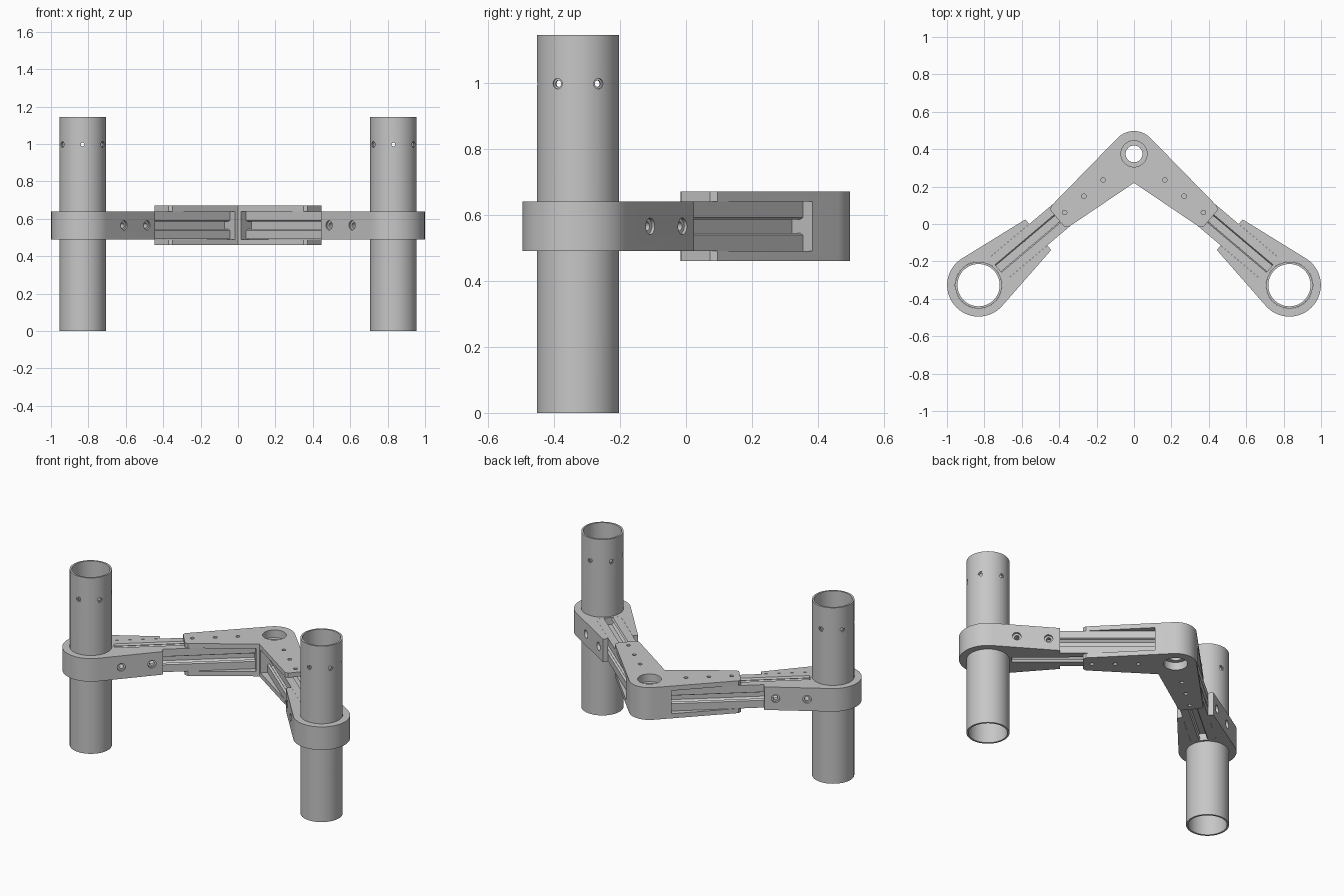
import bpy, bmesh
from math import cos, sin, radians, pi
from mathutils import Vector

cube = bpy.data.objects.get("Cube")
if cube:
    bpy.data.objects.remove(cube, do_unlink=True)

grey = bpy.data.materials.new("plain grey")
grey.use_nodes = True
colour = (0.57, 0.57, 0.57, 1)
grey.diffuse_color = colour
grey.node_tree.nodes["Principled BSDF"].inputs["Base Color"].default_value = colour

HUB = Vector((0, 0.375))
POST = Vector((0.831, -0.327))
ALONG = (POST - HUB).normalized()
ACROSS = Vector((-ALONG.y, ALONG.x))
REACH = (POST - HUB).length
MID = 0.565                      # height of the arm centreline
LOW, HIGH = MID - 0.075, MID + 0.075


def arm(u, v, side):
    """Plan position from distance along and across one arm."""
    p = HUB + ALONG * u + ACROSS * v
    return Vector((p.x * side, p.y))


def extrude(name, loop, offset):
    """Solid made by moving a closed loop of points by an offset."""
    bm = bmesh.new()
    face = bm.faces.new([bm.verts.new(p) for p in loop])
    moved = bmesh.ops.extrude_face_region(bm, geom=[face])["geom"]
    bmesh.ops.translate(bm, vec=offset,
                        verts=[g for g in moved if isinstance(g, bmesh.types.BMVert)])
    bmesh.ops.recalc_face_normals(bm, faces=bm.faces)
    mesh = bpy.data.meshes.new(name)
    bm.to_mesh(mesh)
    bm.free()
    obj = bpy.data.objects.new(name, mesh)
    bpy.context.collection.objects.link(obj)
    mesh.materials.append(grey)
    return obj


def prism(name, outline, z0, z1):
    return extrude(name, [(p[0], p[1], z0) for p in outline], Vector((0, 0, z1 - z0)))


def rod(start, end, radius, sides=24, name="cutter"):
    start, axis = Vector(start), Vector(end) - Vector(start)
    turn = axis.to_track_quat('Z', 'Y')
    ring = [start + turn @ Vector((radius * cos(2 * pi * i / sides),
                                   radius * sin(2 * pi * i / sides), 0))
            for i in range(sides)]
    return extrude(name, ring, axis)


def block(u0, u1, half, z0, z1, side):
    corners = [(u0, -half), (u1, -half), (u1, half), (u0, half)]
    return prism("cutter", [arm(u, v, side) for u, v in corners], z0, z1)


def cut(obj, cutters):
    bpy.context.view_layer.objects.active = obj
    for c in cutters:
        c.hide_render = True
        mod = obj.modifiers.new("cut", 'BOOLEAN')
        mod.operation, mod.solver, mod.object = 'DIFFERENCE', 'EXACT', c
        bpy.ops.object.modifier_apply(modifier=mod.name)
        bpy.data.objects.remove(c, do_unlink=True)


def smooth(obj):
    bpy.ops.object.select_all(action='DESELECT')
    obj.select_set(True)
    bpy.context.view_layer.objects.active = obj
    bpy.ops.object.shade_smooth_by_angle(angle=radians(25))


# Corner bracket: rounded apex, two tapering arms, slots for the beams
apex = [HUB + 0.122 * Vector((cos(a), sin(a)))
        for a in (radians(45 + 90 * i / 16) for i in range(17))]
edge = [(0.52, 0.073), (0.536, 0.058), (0.536, -0.058), (0.52, -0.073)]
left_end = [arm(u, v, 1) for u, v in reversed(edge)]
right_end = [arm(u, v, -1) for u, v in edge]
outline = apex + right_end + [Vector((0, 0.22))] + left_end
corner = prism("corner_bracket", outline, LOW - 0.03, HIGH + 0.03)
cutters = [rod((*HUB, 0.4), (*HUB, 0.8), 0.045, 48),
           rod((*HUB, HIGH - 0.02), (*HUB, 0.8), 0.07, 48),
           rod((*HUB, 0.4), (*HUB, LOW + 0.02), 0.07, 48)]
for side in (1, -1):
    cutters.append(block(0.12, 0.7, 0.13, LOW, HIGH, side))
    for u in (0.216, 0.351, 0.486):
        p = arm(u, 0, side)
        cutters.append(rod((*p, 0.4), (*p, 0.8), 0.012, 16))
cut(corner, cutters)
smooth(corner)

# One face of the slotted beam section, repeated on four sides
slot = [(0.0745, -0.0745), (0.0745, -0.027), (0.062, -0.02), (0.062, -0.041),
        (0.05, -0.041), (0.03, -0.021)]
slot += [(x, -y) for x, y in slot[:0:-1]]
section = []
for k in range(4):
    c, s = round(cos(k * pi / 2)), round(sin(k * pi / 2))
    section += [(c * x - s * y, s * x + c * y) for x, y in slot]

for side, label in ((1, "left"), (-1, "right")):
    # Slotted beam
    loop = [(*arm(0.12, v, side), MID + h) for v, h in section]
    extrude(label + "_beam", loop,
            (arm(0.95, 0, side) - arm(0.12, 0, side)).to_3d())

    # Post collar with two cheeks gripping the beam
    sweep = radians(98.6)
    shape = [(0.67, -0.107)]
    shape += [(REACH + 0.168 * cos(a), 0.168 * sin(a))
              for a in (-sweep + 2 * sweep * i / 40 for i in range(41))]
    shape += [(0.67, 0.107)]
    collar = prism(label + "_collar", [arm(u, v, side) for u, v in shape], LOW, HIGH)
    centre = arm(REACH, 0, side)
    cutters = [block(0.6, 0.95, 0.075, 0.4, 0.8, side),
               rod((*centre, 0.4), (*centre, 0.8), 0.125, 64)]
    for u, depth in ((0.736, 0.103), (0.92, 0.13)):
        for v in (-1, 1):
            tip = (*arm(u, v * 0.2, side), MID)
            cutters.append(rod((*arm(u, v * depth, side), MID), tip, 0.025))
            cutters.append(rod((*arm(u, v * 0.07, side), MID), tip, 0.014, 16))
    cut(collar, cutters)
    smooth(collar)

    # Hollow post with a ring of six counterbored holes near the top
    post = rod((*centre, 0), (*centre, 1.145), 0.1245, 64, label + "_post")
    cutters = [rod((*centre, -0.1), (*centre, 1.3), 0.113, 64)]
    core = Vector((*centre, 0.997))
    for k in range(6):
        a = pi / 2 + k * pi / 3
        out = Vector((cos(a), sin(a), 0))
        cutters.append(rod(core + out * 0.09, core + out * 0.2, 0.01, 16))
        cutters.append(rod(core + out * 0.119, core + out * 0.2, 0.016, 16))
    cut(post, cutters)
    smooth(post)
